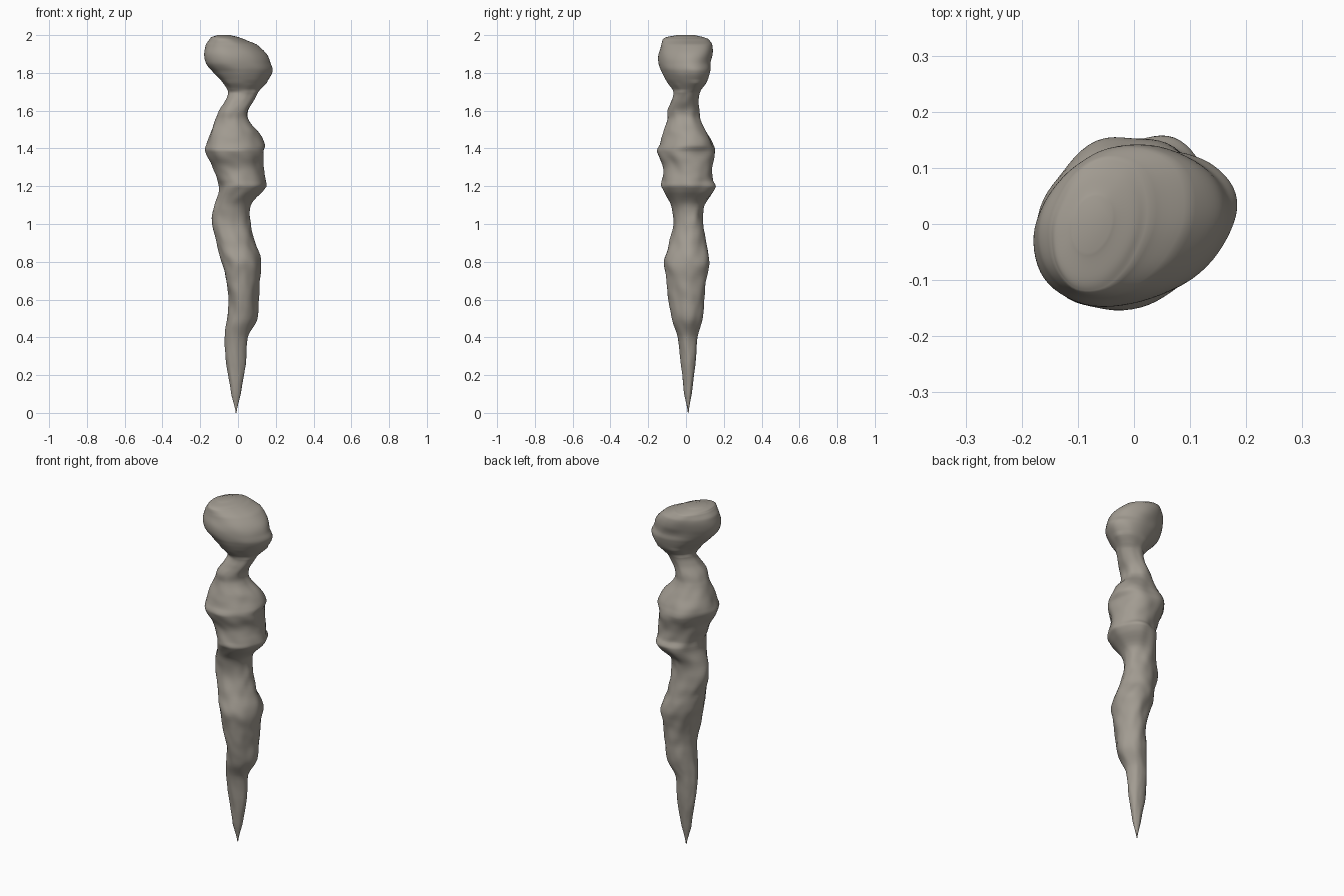
import bpy, bmesh, math
from mathutils import Vector, noise

if "Cube" in bpy.data.objects:
    bpy.data.objects.remove(bpy.data.objects["Cube"])

# Stations in hundredths: height, left x, right x, front y, back y
STATIONS = [
    (200, -11, -4, -5, 5), (199, -14, 0, -10, 9), (198, -15, 3, -12, 12),
    (195, -17, 10, -13, 14), (190, -18, 15, -14.5, 14), (185, -17, 17, -14.5, 13),
    (181, -13.5, 18, -13, 13), (175, -8, 15, -10, 11), (170, -5, 11, -6.5, 7.5),
    (165, -7, 8, -8, 6.5), (160, -10, 5.5, -10, 7), (155, -12, 6, -10, 8),
    (148, -15, 11, -12.5, 12), (142, -17, 14, -14, 14.5), (138, -17, 13.5, -15.5, 15),
    (130, -13.5, 13.5, -12, 13.5), (123, -10.5, 14.5, -12.5, 14), (119, -10, 14, -12.5, 15.5),
    (110, -12.5, 7, -8, 9.5), (100, -13.5, 7, -6.5, 9), (90, -11.5, 9, -9, 10.5),
    (80, -9, 12.5, -11.5, 12), (70, -6.5, 11.5, -10.5, 10.5), (60, -5, 10.5, -9, 9.5),
    (50, -6, 10, -7, 8.5), (40, -7, 5, -4.5, 6), (25, -6, 4, -2.5, 5),
    (10, -3.5, 1.5, -1, 3), (0, -1.2, -0.8, 1, 1.4),
]
SIDES, STEPS = 64, 6


def spline(i, t):
    """Smooth station between i and i+1 (Catmull-Rom)."""
    n = len(STATIONS) - 1
    a, b, c, d = (STATIONS[min(max(i + k, 0), n)] for k in (-1, 0, 1, 2))
    out = []
    for p, q, r, s in zip(a, b, c, d):
        out.append(0.005 * (2*q + (r-p)*t + (2*p-5*q+4*r-s)*t*t + (3*q-p-3*r+s)*t**3))
    # heights stay linear so rings never cross
    out[0] = 0.01 * (b[0] + (c[0] - b[0]) * t)
    return out


def ring(bm, z, l, r, f, b):
    """Skewed, slightly lumpy oval cross-section."""
    cx, cy, hx, hy = (l + r) / 2, (f + b) / 2, (r - l) / 2, (b - f) / 2
    skew = 0.22 if z > 1.7 else 0.1
    lump = 0.03 if z > 1.75 else 0.08
    verts = []
    for k in range(SIDES):
        a = math.tau * k / SIDES
        d = Vector((math.cos(a), math.sin(a + skew), 0))
        g = noise.noise(Vector((d.x * 1.4 + 5, d.y * 1.4, z * 9 + d.x * 0.8)))
        g += 0.5 * noise.noise(Vector((d.x * 2, d.y * 2 + 9, z * 18)))
        s = 1 + lump * g
        verts.append(bm.verts.new((cx + hx * d.x * s, cy + hy * d.y * s, z)))
    return verts


# Knobbly tapered spike
bm = bmesh.new()
rings = []
for i in range(len(STATIONS) - 1):
    for j in range(STEPS):
        rings.append(ring(bm, *spline(i, j / STEPS)))
rings.append(ring(bm, *spline(len(STATIONS) - 2, 1.0)))
for u, v in zip(rings, rings[1:]):
    for k in range(SIDES):
        m = (k + 1) % SIDES
        bm.faces.new((u[k], v[k], v[m], u[m]))
bm.faces.new(rings[0])
bm.faces.new(rings[-1][::-1])
bmesh.ops.recalc_face_normals(bm, faces=bm.faces)
for face in bm.faces:
    face.smooth = True

mesh = bpy.data.meshes.new("stone_spike")
bm.to_mesh(mesh)
bm.free()
stone = bpy.data.materials.new("warm grey stone")
stone.diffuse_color = (0.36, 0.33, 0.285, 1)
stone.use_nodes = True
stone.node_tree.nodes["Principled BSDF"].inputs["Base Color"].default_value = stone.diffuse_color
mesh.materials.append(stone)
obj = bpy.data.objects.new("stone_spike", mesh)
bpy.context.collection.objects.link(obj)
